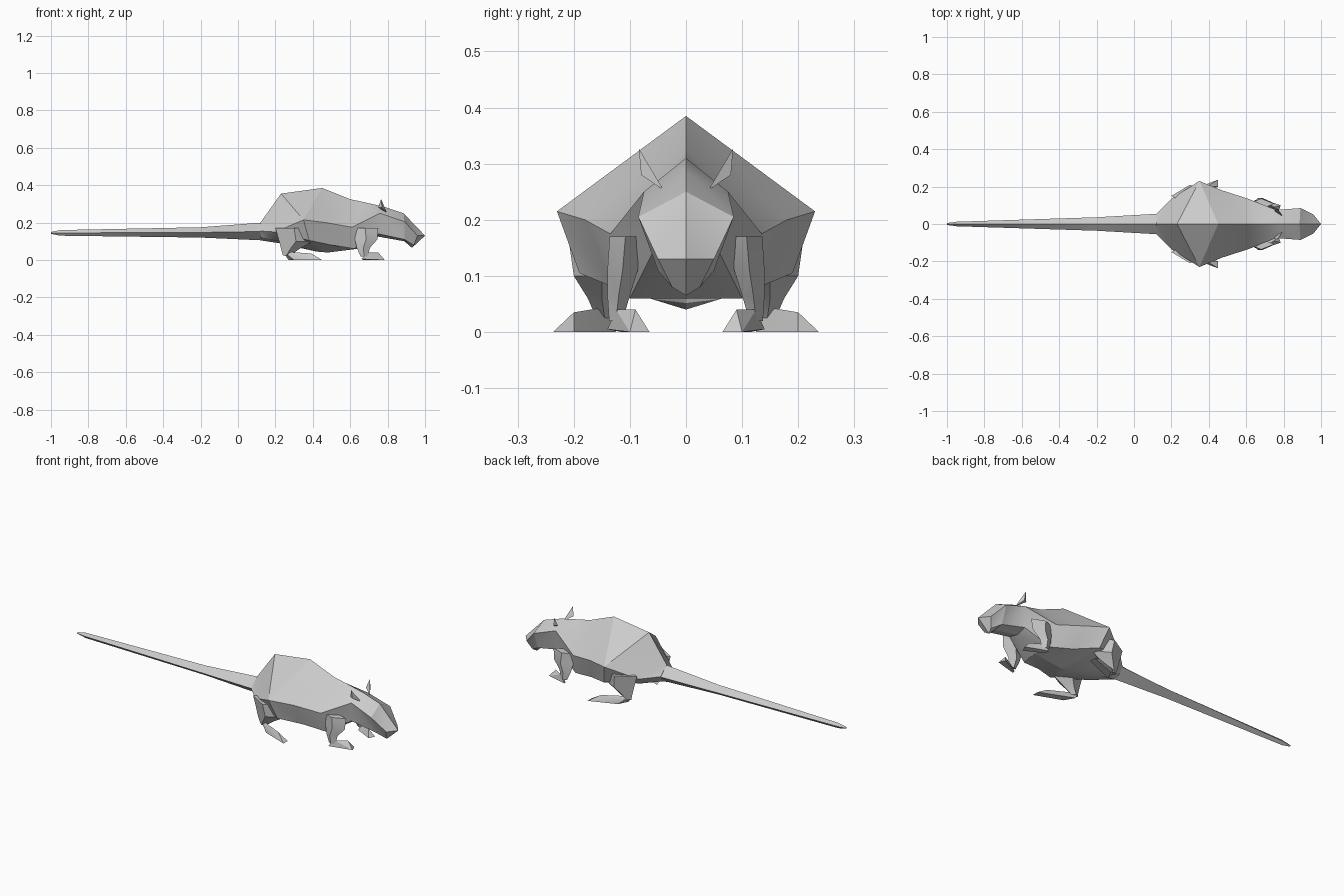
import bpy, bmesh, math
from mathutils import Vector

UNIT = 0.01  # coordinates below are in hundredths

if "Cube" in bpy.data.objects:
    bpy.data.objects.remove(bpy.data.objects["Cube"], do_unlink=True)

fur = bpy.data.materials.new("grey_fur")
fur.use_nodes = True
fur.diffuse_color = (0.6, 0.6, 0.6, 1)
fur.node_tree.nodes["Principled BSDF"].inputs["Base Color"].default_value = fur.diffuse_color


def finish(name, bm, mirrored):
    """Turn a bmesh into a named object, optionally mirrored across the spine."""
    bmesh.ops.remove_doubles(bm, verts=bm.verts, dist=0.0005)
    bmesh.ops.recalc_face_normals(bm, faces=bm.faces)
    mesh = bpy.data.meshes.new(name)
    bm.to_mesh(mesh)
    bm.free()
    mesh.materials.append(fur)
    obj = bpy.data.objects.new(name, mesh)
    bpy.context.collection.objects.link(obj)
    if mirrored:
        mirror = obj.modifiers.new("both_sides", "MIRROR")
        mirror.use_axis = (False, True, False)
        mirror.use_mirror_merge = False
    bpy.ops.object.select_all(action="DESELECT")
    obj.select_set(True)
    bpy.context.view_layer.objects.active = obj
    bpy.ops.object.shade_smooth_by_angle(angle=math.radians(25))
    return obj


def spine_loft(name, rings):
    """Skin half rings, running from ridge to belly, on both sides of the spine."""
    bm = bmesh.new()
    for side in (1, -1):
        rows = [[bm.verts.new(Vector((x, y * side, z)) * UNIT) for x, y, z in ring]
                for ring in rings]
        for a, b in zip(rows, rows[1:]):
            for i in range(len(a) - 1):
                bm.faces.new((a[i], a[i + 1], b[i + 1]))
                bm.faces.new((a[i], b[i + 1], b[i]))
        bm.faces.new(rows[0])
        bm.faces.new(rows[-1])
    return finish(name, bm, False)


def limb(name, sections):
    """Skin diamond sections (x, y, z, half length, half width) into a leg."""
    bm = bmesh.new()
    rows = []
    for x, y, z, length, width in sections:
        corners = ((x - length, y), (x, y + width), (x + length, y), (x, y - width))
        rows.append([bm.verts.new(Vector((px, py, z)) * UNIT) for px, py in corners])
    for a, b in zip(rows, rows[1:]):
        for i in range(len(a)):
            j = (i + 1) % len(a)
            bm.faces.new((a[i], a[j], b[j], b[i]))
    bm.faces.new(rows[0])
    bm.faces.new(rows[-1])
    return finish(name, bm, True)


def chunk(name, points):
    """Wrap a few points into a faceted solid."""
    bm = bmesh.new()
    for point in points:
        bm.verts.new(Vector(point) * UNIT)
    hull = bmesh.ops.convex_hull(bm, input=bm.verts)
    loose = [v for v in hull["geom_interior"] if isinstance(v, bmesh.types.BMVert)]
    bmesh.ops.delete(bm, geom=loose, context="VERTS")
    return finish(name, bm, True)


# Body and head: each ring is ridge, flank, lower flank, belly
spine_loft("body_and_head", [
    [(12, 0, 20), (12, 5.5, 15.5), (12, 3, 12), (12, 0, 10.5)],     # tail root
    [(23, 0, 35.5), (20, 13.5, 15), (22, 8, 10), (22, 0, 9)],       # rump
    [(45, 0, 38.5), (35, 23, 21.5), (38, 19, 10.5), (42, 0, 4.5)],  # hips
    [(60, 0, 32.5), (47, 18, 20), (50, 13, 8), (48, 0, 4)],         # ribs
    [(67, 0, 31), (61, 13.5, 17.5), (62, 10, 6), (64, 0, 6)],       # shoulders
    [(78, 0, 28.5), (76, 7.5, 25), (75, 6, 14), (75, 0, 12.5)],     # neck
    [(88.5, 0, 25), (89, 8.5, 20.5), (89, 5, 11), (89, 0, 10)],     # brow
    [(100, 0, 13), (96, 5, 13), (94, 2.5, 8), (93, 0, 6.5)],        # snout
])

# Tail: stations of x, half width, top, bottom
tail_stations = [(-100, 0.5, 15, 14), (-95, 1.2, 16, 13),
                 (-20, 3.6, 17.5, 12), (13, 5.5, 20, 10.5)]
spine_loft("tail", [
    [(x, 0, top), (x, width, (top + bottom) / 2), (x, 0, bottom)]
    for x, width, top, bottom in tail_stations
])

# Legs
limb("hind_legs", [(30, 15, 17, 10, 6), (31, 15, 10, 9, 5),
                   (28, 15, 6, 5, 2.5), (26, 14.5, 2.5, 2, 1.5)])
limb("front_legs", [(68, 10.8, 17, 7, 2.8), (68.5, 11.3, 11, 6, 2.7),
                    (67, 12, 6.5, 3.5, 2), (67.5, 12.5, 2, 2, 1.2)])

# Feet
chunk("hind_feet", [(24, 14, 4.5), (27, 12.5, 0), (28, 17, 3), (30, 18, 0),
                    (39, 20, 3.5), (45, 23.7, 0), (45, 20, 0)])
chunk("front_feet", [(66, 14, 0.5), (67, 11.5, 0), (69, 12.5, 4),
                     (75, 9, 4), (78.5, 10, 0), (77, 6.5, 0)])

# Ears
chunk("ears", [(79.5, 4, 25.3), (75, 7, 28), (76.5, 8.4, 32.7), (77, 8, 28)])
